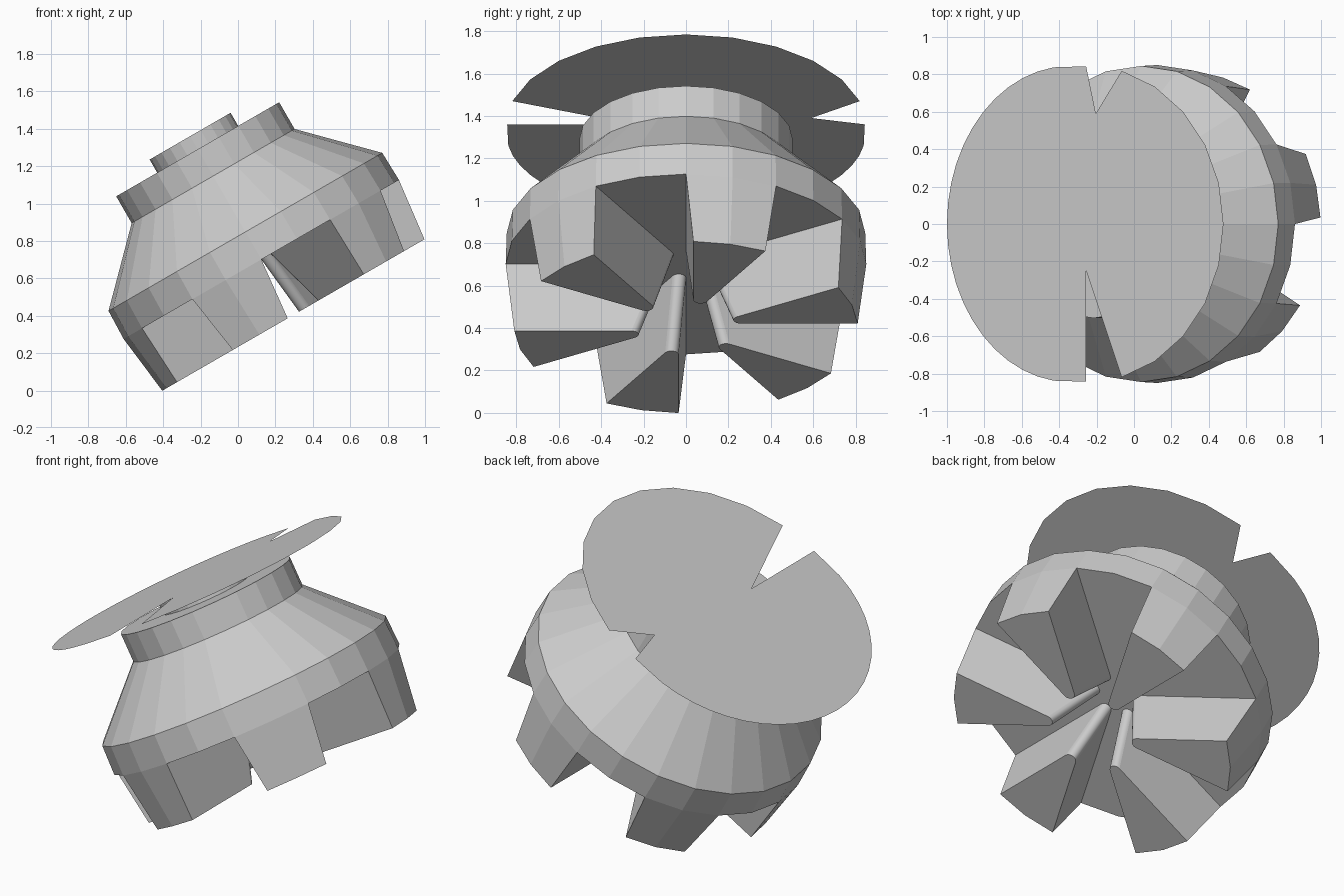
import bpy
from math import sin, cos, asin, radians, pi
from mathutils import Matrix

if "Cube" in bpy.data.objects:
    bpy.data.objects.remove(bpy.data.objects["Cube"])

# whole assembly leans 30 degrees about y
TILT = Matrix.Translation((0.397, 0, 0.229)) @ Matrix.Rotation(radians(-30), 4, 'Y')
SIDES = 24
BASE_Z, TIP_Z = 0.545, 0.202


def make(name, verts, faces, smooth=False):
    me = bpy.data.meshes.new(name)
    me.from_pydata(verts, [], faces)
    ob = bpy.data.objects.new(name, me)
    bpy.context.collection.objects.link(ob)
    ob.matrix_world = TILT
    return ob


def polar(r, deg, z):
    return (r * cos(radians(deg)), r * sin(radians(deg)), z)


def lathe(name, profile):
    """Revolve (radius, height) points, closing the first ring."""
    n = SIDES
    verts = [polar(r, 360 * i / n, z) for r, z in profile for i in range(n)]
    faces = [tuple(reversed(range(n)))]
    for k in range(len(profile) - 1):
        for i in range(n):
            j = (i + 1) % n
            faces.append((k*n + i, k*n + j, (k+1)*n + j, (k+1)*n + i))
    return make(name, verts, faces)


# body with shoulder, neck ring and hub; the plate closes the hub
lathe("body", [(0.85, BASE_Z), (0.845, 0.715), (0.503, 1.06), (0.503, 1.225),
               (0.25, 1.225), (0.25, 1.306)])

FILLET = 8


def claw_loop(start, r, inset, z, rho=0.034):
    """30 degree sector with inset sides and a rounded inner tip."""
    d = math_deg = asin(inset / r) * 180 / pi
    pts = [polar(r, start + a, z) for a in (d, 15, 30 - d)]
    c = polar((inset + rho) / sin(radians(15)), start + 15, z)
    for i in range(FILLET + 1):
        p = polar(rho, start + 120 + 150 * i / FILLET, 0)
        pts.append((c[0] + p[0], c[1] + p[1], z))
    return pts


# six tapered claws under the body
for k in range(6):
    low = claw_loop(60 * k, 0.81, 0.035, TIP_Z)
    high = claw_loop(60 * k, 0.85, 0.0, BASE_Z)
    n = len(low)
    faces = [tuple(reversed(range(n)))]
    faces += [(i, (i + 1) % n, n + (i + 1) % n, n + i) for i in range(n)]
    claw = make("claw_%d" % (k + 1), low + high, faces)
    for i in range(3, 3 + FILLET):          # rounded inner tip
        claw.data.polygons[i + 1].use_smooth = True

# thin plate: faceted right half, rounder left half, two notches
Z = 1.306
plate = [polar(0.848, -75 + 15 * i, Z) for i in range(11)]
plate += [(0.06, 0.59, Z), (0, 0.843, Z)]
plate += [(-0.1 - 0.759 * sin(pi * i / 24), 0.845 * cos(pi * i / 24), Z)
          for i in range(1, 24)]
plate += [(0, -0.843, Z), (0, -0.25, Z)]
make("top_plate", plate, [tuple(range(len(plate)))])
